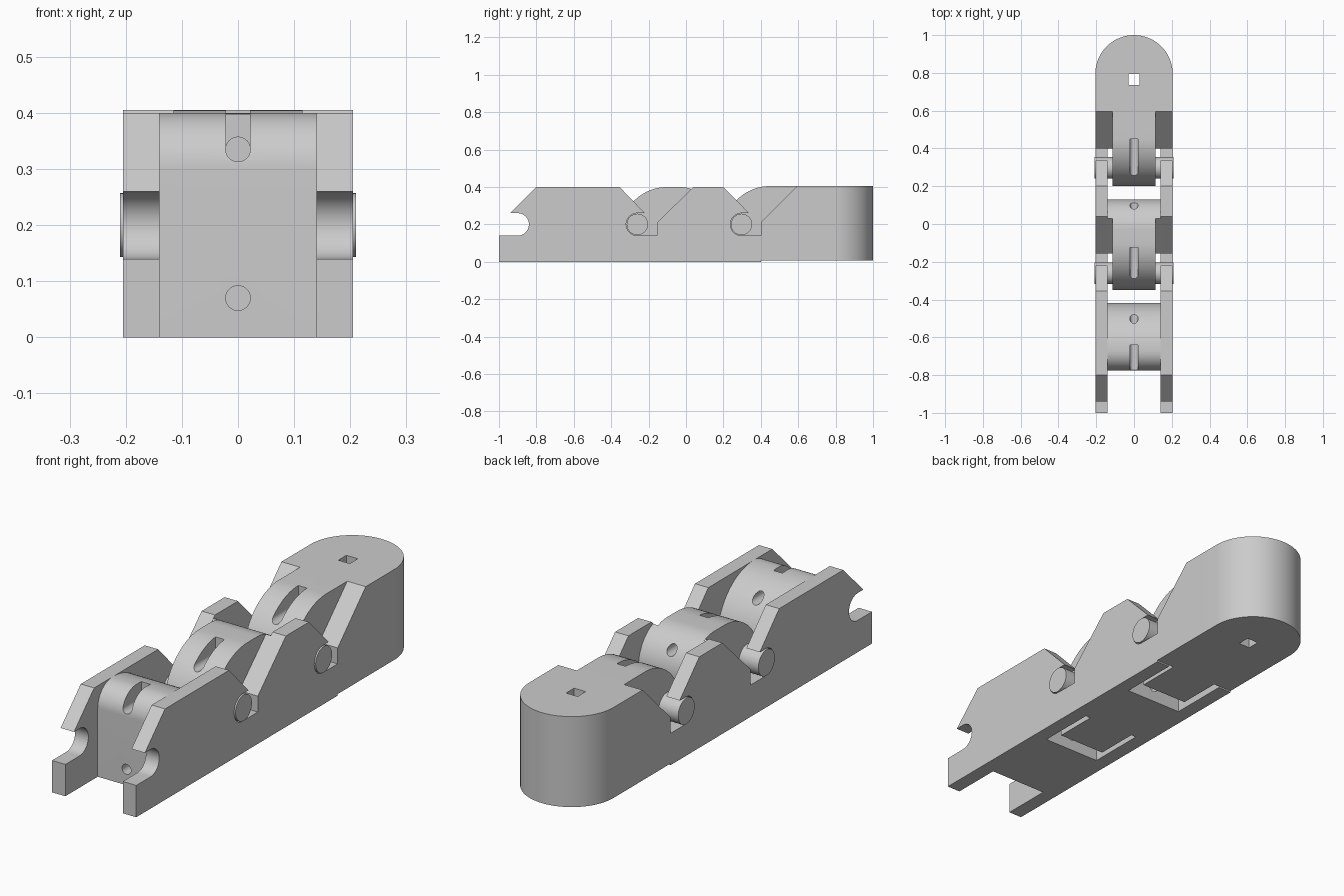
import bpy, bmesh, math

cube = bpy.data.objects.get("Cube")
if cube:
    bpy.data.objects.remove(cube, do_unlink=True)

grey = bpy.data.materials.new("plain_grey")
grey.use_nodes = True
GREY = (0.6, 0.6, 0.6, 1)
grey.diffuse_color = GREY
grey.node_tree.nodes["Principled BSDF"].inputs["Base Color"].default_value = GREY

HALF, INNER, KNUCKLE, TOP = 0.205, 0.14, 0.115, 0.4


def arc(cy, cz, r, a0, a1, n=20):
    steps = [math.radians(a0 + (a1 - a0) * i / n) for i in range(n + 1)]
    return [(cy + r * math.cos(a), cz + r * math.sin(a)) for a in steps]


def prism(name, outline, lo, hi, axis="x"):
    """Extrude a (y, z) outline along x, or an (x, y) outline along z."""
    bm = bmesh.new()
    place = (lambda p: (lo, *p)) if axis == "x" else (lambda p: (*p, lo))
    face = bm.faces.new([bm.verts.new(place(p)) for p in outline])
    moved = bmesh.ops.extrude_face_region(bm, geom=[face])["geom"]
    shift = (hi - lo, 0, 0) if axis == "x" else (0, 0, hi - lo)
    bmesh.ops.translate(bm, vec=shift, verts=[v for v in moved if isinstance(v, bmesh.types.BMVert)])
    bmesh.ops.recalc_face_normals(bm, faces=bm.faces)
    mesh = bpy.data.meshes.new(name)
    bm.to_mesh(mesh)
    bm.free()
    mesh.materials.append(grey)
    ob = bpy.data.objects.new(name, mesh)
    bpy.context.collection.objects.link(ob)
    return ob


def pair(name, outline, lo, hi):
    return [prism("left_" + name, outline, lo, hi), prism("right_" + name, outline, -hi, -lo)]


def box(name, x, y0, y1, z0, z1):
    return prism(name, [(y0, z0), (y1, z0), (y1, z1), (y0, z1)], -x, x)


def rod_along_y(name, z, y0, y1, r=0.022):
    ob = prism(name, arc(0, 0, r, 0, 345, 23), y0, y1, "z")
    ob.rotation_euler.x = -math.pi / 2   # local z becomes world y
    ob.location.z = z
    return ob


def cut(ob, cutters):
    for c in cutters:
        m = ob.modifiers.new("cut", "BOOLEAN")
        m.object, m.operation, m.solver = c, "DIFFERENCE", "EXACT"
    bpy.context.view_layer.update()
    baked = bpy.data.meshes.new_from_object(ob.evaluated_get(bpy.context.evaluated_depsgraph_get()))
    ob.modifiers.clear()
    ob.data = baked
    for c in cutters:
        bpy.data.objects.remove(c, do_unlink=True)


def cord_holes(ob, y0, y1, slot_end):
    """Two lengthwise cord tunnels and an open slot over the upper one."""
    cut(ob, [rod_along_y("upper_tunnel", 0.335, y0 - 0.1, y1 + 0.1),
             rod_along_y("lower_tunnel", 0.07, y0 - 0.1, y1 + 0.1),
             box("cord_slot", 0.0218, y0 - 0.1, slot_end, 0.335, 0.6)])


def fork_end(pin, lip, top):
    """Back end of a side plate: lip, pin socket and slanted top."""
    return [(lip, 0), (lip, 0.14)] + arc(pin, 0.2, 0.06, 270, 90) + [(pin + 0.04, 0.26), (top, TOP)]


def knuckle_front(y, z=TOP):
    return [(y, 0)] + arc(y + 0.25, z - 0.25, 0.25, 180, 90)


# Base segment: forked side plates and a rounded centre block
front = [(-1.16 - y, z) for y, z in fork_end(-0.26, -0.16, -0.36)]
pair("base_side_plate", fork_end(-0.26, -0.155, -0.355) + front[::-1], INNER, HALF)
base = prism("base_core", [(-0.775, 0)] + arc(-0.675, 0.3, 0.1, 180, 90)
             + arc(-0.668, 0.15, 0.25, 90, 0) + [(-0.418, 0)], -INNER, INNER)
cord_holes(base, -0.775, -0.418, -0.64)

# Middle segment: knuckle, cheeks and forked side plates
slant = [(-0.155, 0), (-0.155, 0.21), (0.04, TOP)]
back = arc(-0.03, 0.24, 0.16, 90, 0) + [(0.13, 0)]
middle = prism("middle_knuckle", knuckle_front(-0.35) + back, -KNUCKLE, KNUCKLE)
cord_holes(middle, -0.35, 0.13, -0.125)
cheek_back = [p for p in back if p[0] > 0.045]
pair("middle_cheek", slant[:2] + [(0.03, 0.388)] + cheek_back, KNUCKLE, INNER)
pair("middle_side_plate", fork_end(0.297, 0.4, 0.2) + slant[::-1][:2] + slant[:1], INNER, HALF)

# Tip segment: knuckle, slanted cheeks and a round end with a square hole
LOW, HIGH = 0.007, 0.405
tip = prism("tip_knuckle", [(y, max(z, LOW)) for y, z in knuckle_front(0.2, HIGH)]
            + [(0.6, HIGH), (0.6, LOW)], -KNUCKLE, KNUCKLE)
cord_holes(tip, 0.2, 0.45, 0.45)
pair("tip_cheek", [(0.4, LOW), (0.4, 0.21), (0.595, HIGH), (0.6, HIGH), (0.6, LOW)], KNUCKLE, HALF)
end = prism("tip_end", [(HALF, 0.6)] + arc(0, 0.795, HALF, 0, 180, 48) + [(-HALF, 0.6)], LOW, HIGH, "z")
cut(end, [box("square_hole", 0.028, 0.737, 0.793, -0.2, 0.6)])

# Hinge pins
for name, y in (("middle_pin", -0.26), ("tip_pin", 0.297)):
    prism(name, arc(y, 0.2, 0.057, 0, 350, 35), -0.21, 0.21)

# Smooth the curved faces, keep the hard edges
bpy.ops.object.select_all(action="DESELECT")
for ob in bpy.context.collection.objects:
    if ob.type == "MESH" and ob.data.materials and ob.data.materials[0] == grey:
        ob.select_set(True)
        bpy.context.view_layer.objects.active = ob
bpy.ops.object.shade_smooth_by_angle(angle=math.radians(30))
